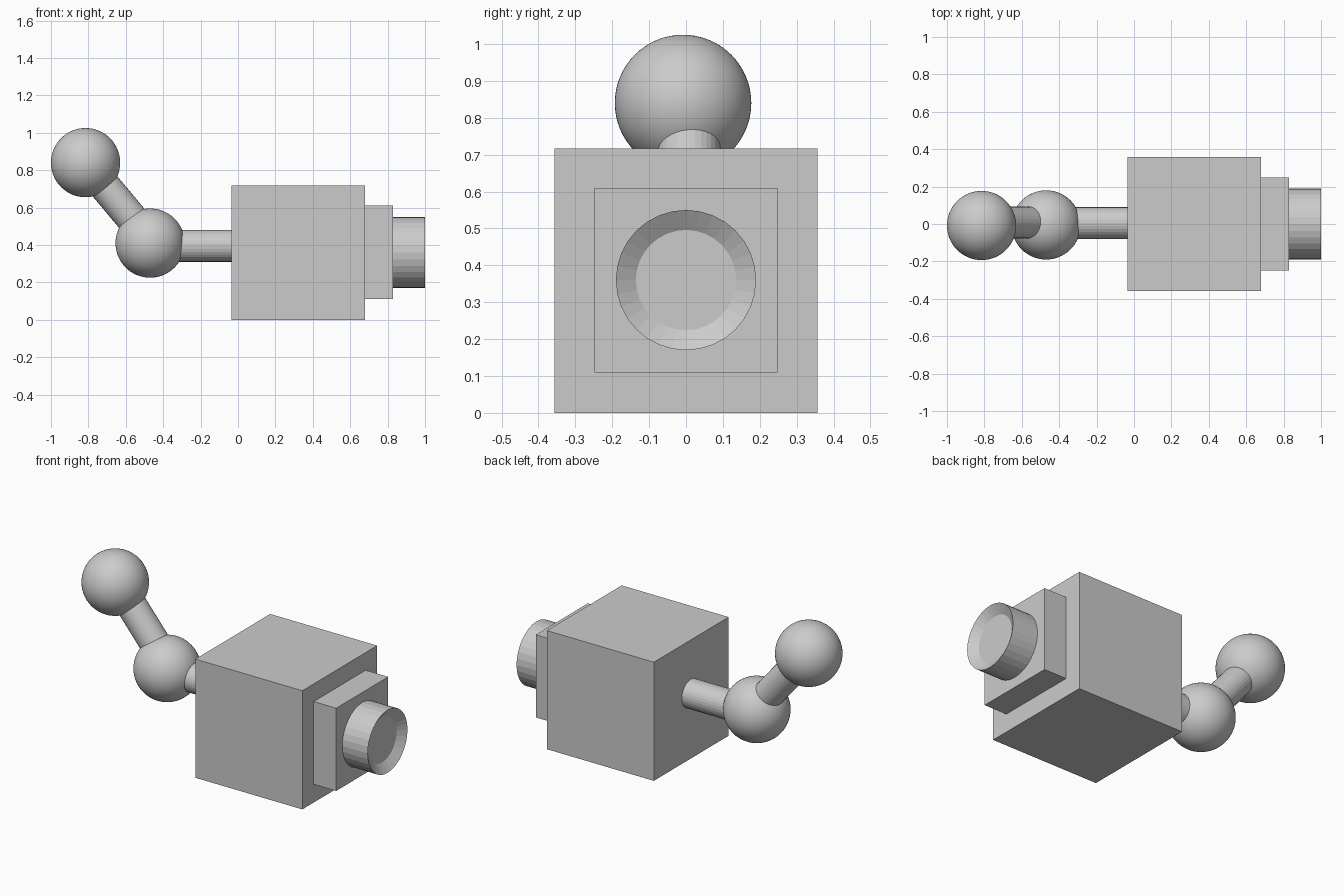
import bpy, bmesh
from math import pi
from mathutils import Matrix, Vector

if "Cube" in bpy.data.objects:
    bpy.data.objects.remove(bpy.data.objects["Cube"])


def finish(name, bm, smooth=False):
    bmesh.ops.recalc_face_normals(bm, faces=bm.faces)
    for f in bm.faces:
        f.smooth = smooth
    mesh = bpy.data.meshes.new(name)
    bm.to_mesh(mesh)
    bm.free()
    ob = bpy.data.objects.new(name, mesh)
    bpy.context.collection.objects.link(ob)
    return ob


def box(name, x0, x1, half_y, z0, z1):
    bm = bmesh.new()
    bmesh.ops.create_cube(bm, size=1, matrix=Matrix.Translation(((x0 + x1) / 2, 0, (z0 + z1) / 2))
                          @ Matrix.Diagonal((x1 - x0, 2 * half_y, z1 - z0, 1)))
    return finish(name, bm)


def rod(name, a, b, radius, recess=None):
    """Cylinder from a to b; recess = (inner radius ratio, depth) dishes the b end."""
    a, b = Vector(a), Vector(b)
    axis = b - a
    bm = bmesh.new()
    bmesh.ops.create_cone(bm, cap_ends=True, segments=32, radius1=radius, radius2=radius,
                          depth=axis.length,
                          matrix=Matrix.Translation((a + b) / 2)
                          @ axis.to_track_quat('Z', 'Y').to_matrix().to_4x4())
    if recess:
        d = axis.normalized()
        cap = max(bm.faces, key=lambda f: f.calc_center_median().dot(d))
        bmesh.ops.inset_region(bm, faces=[cap], thickness=0.01)
        for v in cap.verts:
            r = v.co - b
            v.co = b + r.normalized() * radius * recess[0] - d * recess[1]
    return finish(name, bm)


def ball(name, centre, radius):
    bm = bmesh.new()
    bmesh.ops.create_uvsphere(bm, u_segments=64, v_segments=32, radius=radius,
                              matrix=Matrix.Translation(centre))
    return finish(name, bm, smooth=True)


# Stepped body
box("body", -0.035, 0.68, 0.357, 0, 0.717)
box("lens_mount", 0.68, 0.83, 0.248, 0.11, 0.61)

# Lens barrel with dished front
rod("lens_barrel", (0.83, 0, 0.36), (1.0, 0, 0.36), 0.19, recess=(0.715, 0.035))

# Jointed arm at the rear
rod("rear_rod", (-0.36, 0.005, 0.395), (-0.035, 0.005, 0.395), 0.085)
ball("elbow_ball", (-0.47, -0.005, 0.41), 0.185)
rod("upper_rod", (-0.725, 0.008, 0.73), (-0.545, 0.008, 0.515), 0.085)
ball("end_ball", (-0.815, -0.008, 0.84), 0.185)
